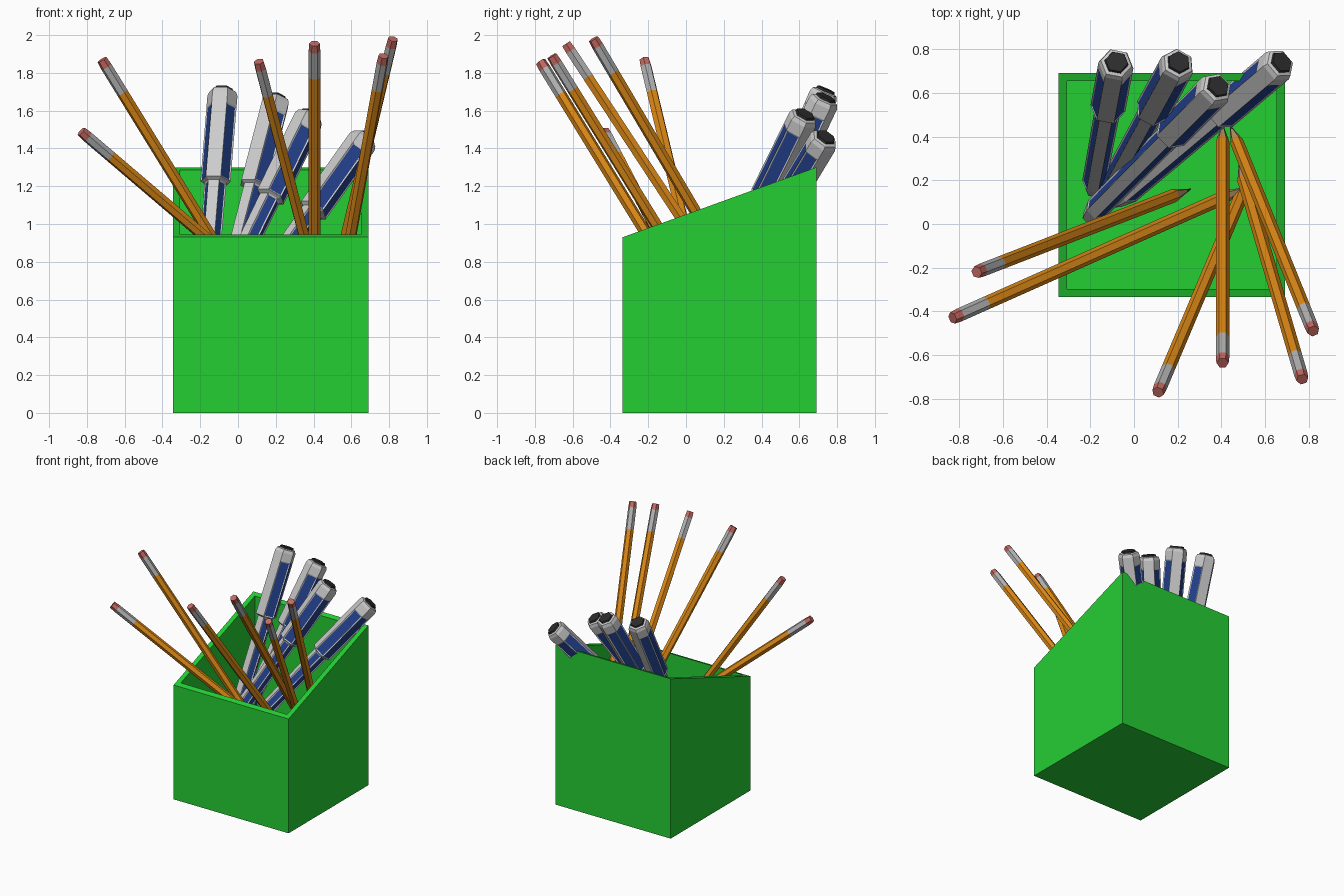
import bpy, bmesh, math
from mathutils import Vector

if "Cube" in bpy.data.objects:
    bpy.data.objects.remove(bpy.data.objects["Cube"])


def material(name, r, g, b):
    m = bpy.data.materials.new(name)
    m.diffuse_color = (r, g, b, 1)
    m.use_nodes = True
    m.node_tree.nodes["Principled BSDF"].inputs["Base Color"].default_value = m.diffuse_color
    return m


GREEN = material("green", 0.018, 0.62, 0.034)
ORANGE = material("pencil orange", 0.72, 0.25, 0.008)
METAL = material("ferrule grey", 0.45, 0.45, 0.45)
PINK = material("eraser pink", 0.55, 0.14, 0.12)
WOOD = material("bare wood", 0.5, 0.3, 0.14)
LEAD = material("graphite", 0.05, 0.05, 0.05)
SILVER = material("pen grey", 0.6, 0.6, 0.6)
NAVY = material("pen navy", 0.017, 0.053, 0.27)
BLACK = material("pen black", 0.025, 0.025, 0.025)


def finish(bm, name, mats):
    bmesh.ops.recalc_face_normals(bm, faces=bm.faces[:])
    me = bpy.data.meshes.new(name)
    bm.to_mesh(me)
    bm.free()
    for m in mats:
        me.materials.append(m)
    ob = bpy.data.objects.new(name, me)
    bpy.context.collection.objects.link(ob)


def hex_rod(bm, top, bottom, stations):
    """Six-sided rod; stations = (distance from top, radius, material of next band).
    Returns the side faces of each band; side 0 faces the upper side of the lean."""
    top, bottom = Vector(top), Vector(bottom)
    axis = (bottom - top).normalized()
    up = (Vector((0, 0, 1)) - axis * axis.z).normalized()
    side = axis.cross(up)
    rings = []
    for d, r, _ in stations:
        ring = []
        for k in range(6):
            a = math.radians(60 * k - 30)
            p = top + axis * d + (up * math.cos(a) + side * math.sin(a)) * r
            ring.append(bm.verts.new(p))
        rings.append(ring)
    bands = []
    for i in range(len(rings) - 1):
        band = []
        for k in range(6):
            j = (k + 1) % 6
            f = bm.faces.new((rings[i][k], rings[i][j], rings[i + 1][j], rings[i + 1][k]))
            f.material_index = stations[i][2]
            band.append(f)
        bands.append(band)
    bm.faces.new(rings[0]).material_index = stations[0][2]
    bm.faces.new(rings[-1]).material_index = stations[-1][2]
    return bands


# Holder: open box with a sloping rim
bm = bmesh.new()
bmesh.ops.create_cube(bm, size=1)
for v in bm.verts:
    back = v.co.y > 0
    v.co.z = (1.30 if back else 0.93) if v.co.z > 0 else 0
    v.co.x = 0.69 if v.co.x > 0 else -0.345
    v.co.y = 0.69 if back else -0.335
bm.normal_update()
rim = max(bm.faces, key=lambda f: f.calc_center_median().z)
bmesh.ops.inset_region(bm, faces=[rim], thickness=0.055)
inner = bmesh.ops.extrude_discrete_faces(bm, faces=[rim])["faces"][0]
for v in inner.verts:
    v.co.z = 0.055
finish(bm, "holder_box", [GREEN])

# Pencils: eraser, ferrule, body, sharpened wood, graphite point
pencils = [
    ((-0.72, -0.22, 1.87), (0.26, 0.16, 0.28)),
    ((-0.83, -0.43, 1.49), (0.52, 0.17, 0.34)),
    ((0.405, -0.635, 1.955), (0.405, 0.46, 0.29)),
    ((0.11, -0.77, 1.86), (0.52, 0.20, 0.28)),
    ((0.82, -0.49, 1.98), (0.44, 0.45, 0.39)),
    ((0.77, -0.71, 1.89), (0.48, 0.28, 0.29)),
]
for i, (top, tip) in enumerate(pencils):
    length = (Vector(tip) - Vector(top)).length
    bm = bmesh.new()
    hex_rod(bm, top, tip, [
        (0, 0.028, 2), (0.045, 0.031, 1), (0.21, 0.031, 0),
        (length - 0.15, 0.031, 3), (length - 0.045, 0.010, 4), (length, 0.002, 4)])
    finish(bm, f"pencil_{i + 1}", [ORANGE, METAL, PINK, WOOD, LEAD])

# Pens: black end plug, wide cap, slimmer barrel and blunt tip
pens = [
    ((-0.08, 0.74, 1.71), (-0.19, 0.15, 0.35)),
    ((0.205, 0.74, 1.67), (-0.13, 0.13, 0.38)),
    ((0.385, 0.63, 1.58), (-0.21, 0.03, 0.36)),
    ((0.675, 0.74, 1.46), (-0.08, 0.10, 0.40)),
]
for i, (top, tip) in enumerate(pens):
    length = (Vector(tip) - Vector(top)).length
    bm = bmesh.new()
    bands = hex_rod(bm, top, tip, [
        (-0.006, 0.052, 2), (0.006, 0.056, 0), (0.012, 0.072, 0), (0.035, 0.081, 0),
        (0.10, 0.081, 0), (0.53, 0.081, 0), (0.54, 0.059, 0),
        (length - 0.10, 0.055, 0), (length, 0.03, 0)])
    # Navy recessed panels on the flanks of cap and barrel
    bm.normal_update()
    panels = [bands[b][k] for b in (4, 6) for k in (1, 2, 4, 5)]
    bmesh.ops.recalc_face_normals(bm, faces=bm.faces[:])
    bmesh.ops.inset_individual(bm, faces=panels, thickness=0.011, depth=-0.004)
    for f in panels:
        f.material_index = 1
    finish(bm, f"pen_{i + 1}", [SILVER, NAVY, BLACK])
